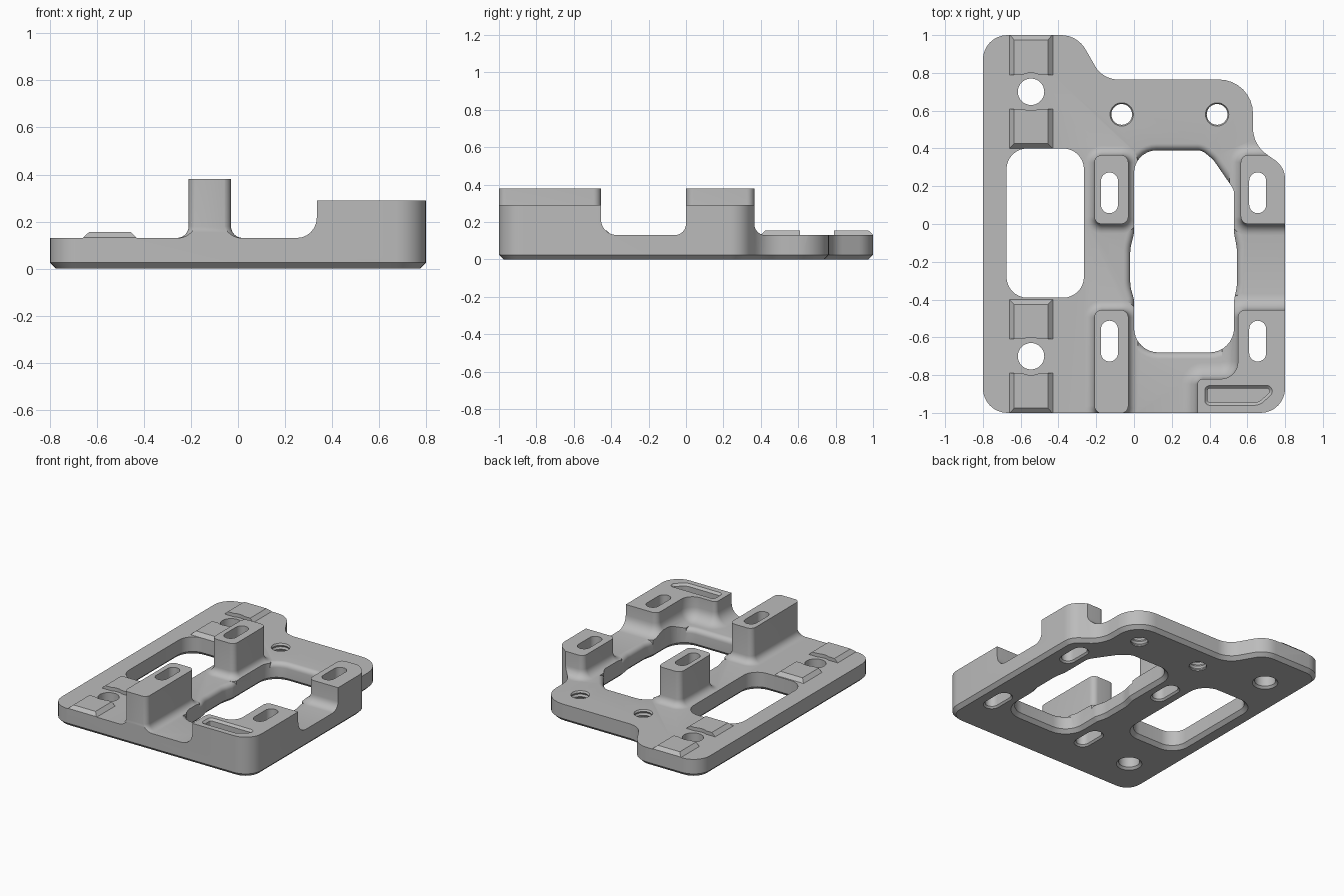
import bpy, bmesh, math
from mathutils import Vector

old = bpy.data.objects.get("Cube")
if old:
    bpy.data.objects.remove(old, do_unlink=True)

PLATE = 0.13      # plate thickness
CHAMFER = 0.025   # chamfer under every edge

grey = bpy.data.materials.new("satin_grey")
grey.use_nodes = True
grey.diffuse_color = (0.5, 0.5, 0.5, 1)
grey.node_tree.nodes["Principled BSDF"].inputs["Base Color"].default_value = (0.5, 0.5, 0.5, 1)


def rounded(corners, steps=8):
    """Counter-clockwise polygon of (x, y, radius) corners, with arcs."""
    pts = []
    for i, (x, y, r) in enumerate(corners):
        p = Vector((x, y))
        a = (Vector(corners[i - 1][:2]) - p).normalized()
        b = (Vector(corners[(i + 1) % len(corners)][:2]) - p).normalized()
        half = a.angle(b) / 2
        centre = p + (a + b).normalized() * (r / math.sin(half))
        start = p + a * (r / math.tan(half)) - centre
        end = p + b * (r / math.tan(half)) - centre
        sweep = start.angle_signed(end)
        for k in range(steps + 1):
            t = -sweep * k / steps
            c, s = math.cos(t), math.sin(t)
            q = centre + Vector((start.x * c - start.y * s, start.x * s + start.y * c))
            if not pts or (q - pts[-1]).length > 1e-4:
                pts.append(q)
    if (pts[0] - pts[-1]).length < 1e-4:
        pts.pop()
    return pts


def rect(x0, x1, y0, y1, r):
    return rounded([(x0, y0, r), (x1, y0, r), (x1, y1, r), (x0, y1, r)])


def circle(x, y, r):
    return rect(x - r, x + r, y - r, y + r, r)


def grow(pts, d):
    """Offset an outline outwards by d."""
    out = []
    for i, p in enumerate(pts):
        e = (p - pts[i - 1]).normalized()
        f = (pts[(i + 1) % len(pts)] - p).normalized()
        n = Vector((e.y + f.y, -e.x - f.x)).normalized()
        out.append(p + n * (d / max(0.5, n.dot(Vector((e.y, -e.x))))))
    return out


def loft(name, rings):
    """Solid through a list of (points, z) rings."""
    bm = bmesh.new()
    loops = [[bm.verts.new((p[0], p[1], z)) for p in pts] for pts, z in rings]
    n = len(loops[0])
    for lo, hi in zip(loops, loops[1:]):
        for i in range(n):
            j = (i + 1) % n
            bm.faces.new((lo[i], lo[j], hi[j], hi[i]))
    bm.faces.new(loops[0][::-1])
    bm.faces.new(loops[-1])
    bmesh.ops.recalc_face_normals(bm, faces=bm.faces)
    mesh = bpy.data.meshes.new(name)
    bm.to_mesh(mesh)
    bm.free()
    mesh.materials.append(grey)
    ob = bpy.data.objects.new(name, mesh)
    bpy.context.collection.objects.link(ob)
    return ob


def stack(name, outline, levels):
    return loft(name, [(grow(outline, d), z) for z, d in levels])


def combine(target, other, op):
    mod = target.modifiers.new(op, 'BOOLEAN')
    mod.operation, mod.object, mod.solver = op, other, 'EXACT'
    bpy.context.view_layer.objects.active = target
    bpy.ops.object.modifier_apply(modifier=mod.name)
    bpy.data.objects.remove(other, do_unlink=True)


def cut_through(outline, chamfer=CHAMFER):
    levels = [(-0.03, chamfer + 0.03), (chamfer, 0), (0.6, 0)]
    combine(body, stack("cutter", outline, levels), 'DIFFERENCE')


QUARTER = [math.pi / 2 * k / 6 for k in range(7)]

# Oversized slab, trimmed to the outline at the end
body = stack("mounting_plate", rect(-1.2, 1.2, -1.3, 1.3, 0.1), [(-0.1, 0), (PLATE, 0)])

# Large opening with scalloped sides and a rounded upper rim
opening = rounded([
    (0.0, -0.68, 0.13), (0.53, -0.68, 0.13), (0.53, -0.40, 0.1), (0.545, -0.33, 0.2),
    (0.545, -0.13, 0.2), (0.53, -0.05, 0.1), (0.53, 0.18, 0.07), (0.42, 0.34, 0.1),
    (0.36, 0.39, 0.07), (0.0, 0.39, 0.12), (0.0, -0.05, 0.1), (-0.02, -0.13, 0.2),
    (-0.02, -0.33, 0.2), (0.0, -0.40, 0.1)])
RIM = 0.035
rim_levels = [(-0.2, -0.01), (PLATE - RIM - 0.01, -0.01)]
rim_levels += [(PLATE - RIM + RIM * math.sin(a), RIM * (1 - math.cos(a))) for a in QUARTER]
combine(body, stack("rim", opening, rim_levels + [(0.2, RIM)]), 'DIFFERENCE')


# Posts with filleted feet
def post(outline, top, fillet):
    levels = [(0.01, fillet)]
    levels += [(PLATE + fillet * (1 - math.cos(a)), fillet * (1 - math.sin(a))) for a in QUARTER]
    combine(body, stack("post", outline, levels + [(top, 0)]), 'UNION')


post(rect(-0.21, -0.03, 0.0, 0.365, 0.04), 0.38, 0.05)
post(rect(-0.21, -0.03, -1.002, -0.455, 0.04), 0.38, 0.05)
post(rect(0.565, 0.9, 0.0, 0.365, 0.04), 0.29, 0.06)
corner_post = rounded([(0.335, -1.1, 0.03), (0.9, -1.1, 0.03), (0.9, -0.455, 0.03),
                       (0.55, -0.455, 0.04), (0.55, -0.82, 0.09), (0.335, -0.82, 0.03)])
post(corner_post, 0.29, 0.085)

# Raised pads beside the two mounting holes, bevelled on three sides
for side in (1, -1):
    for inner, outer, slope in ((0.79, 1.003, 0.028), (0.61, 0.40, -0.025)):
        def pad_ring(inset, end):
            return [(-0.66 + inset, side * inner), (-0.43 - inset, side * inner),
                    (-0.43 - inset, side * end), (-0.66 + inset, side * end)]
        pad = loft("pad", [(pad_ring(0, outer), 0.1), (pad_ring(0, outer), PLATE),
                           (pad_ring(0.026, outer - slope), 0.155)])
        combine(pad, stack("relief", circle(-0.545, side * 0.7, 0.1), [(0, 0), (0.3, 0)]),
                'DIFFERENCE')
        combine(body, pad, 'UNION')
    cut_through(circle(-0.545, side * 0.7, 0.07), 0.015)

# Openings and post slots
cut_through(opening)
cut_through(rect(-0.675, -0.265, -0.39, 0.40, 0.11))
for x in (-0.13, 0.655):
    for y in (0.165, -0.62):
        cut_through(rect(x - 0.045, x + 0.045, y - 0.108, y + 0.108, 0.045), 0.012)

# Threaded holes, as alternating grooves
for x in (-0.065, 0.44):
    thread = [(-0.05 + 0.014 * k, 0.008 * (k % 2)) for k in range(16)]
    combine(body, stack("thread", circle(x, 0.58, 0.055), thread), 'DIFFERENCE')

# Shallow pocket in the corner post
pocket = rounded([(0.39, -0.945, 0.012), (0.66, -0.945, 0.06), (0.74, -0.87, 0.015),
                  (0.39, -0.87, 0.012)])
combine(body, stack("pocket", pocket, [(0.235, 0), (0.275, 0), (0.30, 0.025)]), 'DIFFERENCE')

# Trim everything to the plate outline, with its chamfered underside
outline = rounded([(-0.8, -1, 0.13), (0.8, -1, 0.13), (0.8, 0.30, 0.12), (0.63, 0.42, 0.17),
                   (0.63, 0.765, 0.18), (-0.165, 0.765, 0.14), (-0.30, 1, 0.15),
                   (-0.8, 1, 0.13)])
combine(body, stack("outline", outline, [(0, -CHAMFER), (CHAMFER, 0), (0.6, 0)]), 'INTERSECT')

# One material, smooth curves with sharp edges
body.data.materials.clear()
body.data.materials.append(grey)
for poly in body.data.polygons:
    poly.material_index = 0
bpy.ops.object.select_all(action='DESELECT')
body.select_set(True)
bpy.context.view_layer.objects.active = body
bpy.ops.object.shade_smooth_by_angle(angle=math.radians(30))
